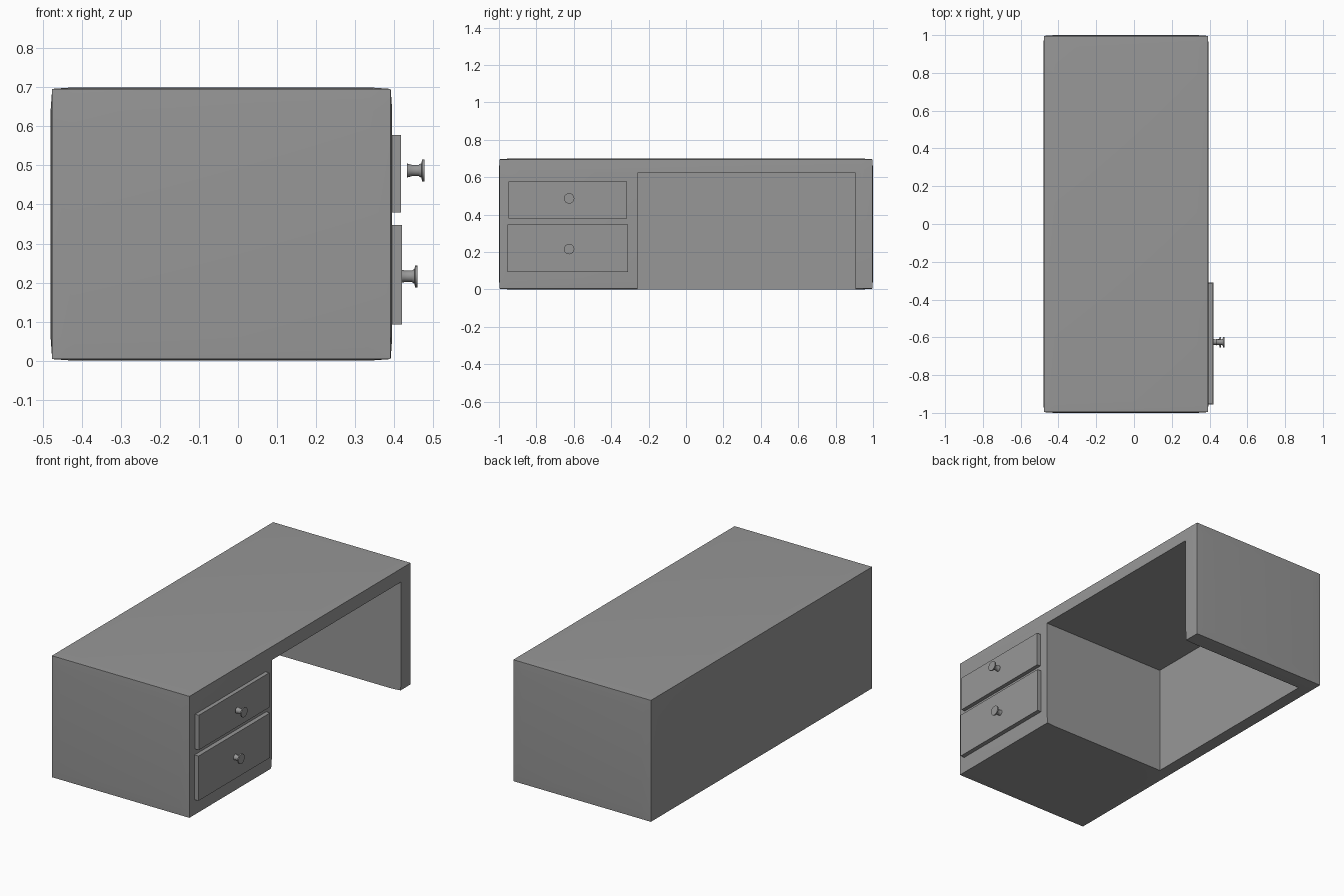
import bpy, bmesh, math
from mathutils import Matrix, Vector

default = bpy.data.objects.get("Cube")
if default:
    bpy.data.objects.remove(default, do_unlink=True)

# One plain grey for everything
grey = bpy.data.materials.new("plain_grey")
grey.use_nodes = True
colour = (0.31, 0.31, 0.31, 1)
grey.diffuse_color = colour
grey.node_tree.nodes["Principled BSDF"].inputs["Base Color"].default_value = colour


def make_object(name, bm):
    bmesh.ops.recalc_face_normals(bm, faces=bm.faces)
    mesh = bpy.data.meshes.new(name)
    bm.to_mesh(mesh)
    bm.free()
    mesh.materials.append(grey)
    obj = bpy.data.objects.new(name, mesh)
    bpy.context.collection.objects.link(obj)
    return obj


def select_only(obj):
    bpy.ops.object.select_all(action="DESELECT")
    obj.select_set(True)
    bpy.context.view_layer.objects.active = obj


def box_mesh(low, high):
    low, high = Vector(low), Vector(high)
    bm = bmesh.new()
    bmesh.ops.create_cube(bm, size=1)
    bmesh.ops.scale(bm, vec=high - low, verts=bm.verts)
    bmesh.ops.translate(bm, vec=(low + high) / 2, verts=bm.verts)
    return bm


def softened_box(low, high, margin, pull):
    """Box whose flat sides fall away slightly towards the edges."""
    bm = box_mesh(low, high)
    for axis in range(3):
        normal = Vector([float(i == axis) for i in range(3)])
        for level in (low[axis] + margin, high[axis] - margin):
            bmesh.ops.bisect_plane(bm, geom=bm.verts[:] + bm.edges[:] + bm.faces[:],
                                   plane_co=normal * level, plane_no=normal)
    for v in bm.verts:
        side = [(v.co[a] > high[a] - 1e-4) - (v.co[a] < low[a] + 1e-4) for a in range(3)]
        if sum(map(abs, side)) > 1:
            v.co -= Vector(side) * pull
    return bm


def knob(name, base, profile, sides=16):
    """Turned knob pointing along +x; profile holds (distance, radius)."""
    bm = bmesh.new()
    rings = []
    for distance, radius in profile:
        ring = []
        for i in range(sides):
            angle = math.tau * i / sides
            ring.append(bm.verts.new(Vector(base) + Vector(
                (distance, radius * math.cos(angle), radius * math.sin(angle)))))
        rings.append(ring)
    for a, b in zip(rings, rings[1:]):
        for i in range(sides):
            j = (i + 1) % sides
            bm.faces.new((a[i], a[j], b[j], b[i]))
    bm.faces.new(rings[0])
    bm.faces.new(rings[-1])
    obj = make_object(name, bm)
    select_only(obj)
    bpy.ops.object.shade_smooth_by_angle(angle=math.radians(35))


# Desk body with the kneehole cut out, open at the drawer side and below
body = make_object("desk_body", softened_box((-0.48, -1, 0), (0.395, 1, 0.70), 0.06, 0.004))
cutter = make_object("kneehole_cutter", box_mesh((-0.40, -0.26, -0.2), (0.6, 0.905, 0.623)))
cutter.hide_render = True
cut = body.modifiers.new("kneehole", "BOOLEAN")
cut.operation = "DIFFERENCE"
cut.solver = "EXACT"
cut.object = cutter
select_only(body)
bpy.ops.object.modifier_apply(modifier=cut.name)
bpy.data.objects.remove(cutter, do_unlink=True)
bpy.ops.object.shade_smooth_by_angle(angle=math.radians(20))

# Drawer fronts
make_object("upper_drawer", box_mesh((0.39, -0.95, 0.38), (0.418, -0.315, 0.578)))
make_object("lower_drawer", box_mesh((0.39, -0.955, 0.093), (0.42, -0.31, 0.348)))

# Knobs
knob_profile = [(0, 0.018), (0.012, 0.0145), (0.03, 0.0145), (0.037, 0.019),
                (0.0385, 0.028), (0.045, 0.028)]
knob("upper_knob", (0.433, -0.625, 0.487), knob_profile)
knob("lower_knob", (0.415, -0.625, 0.216), knob_profile)
